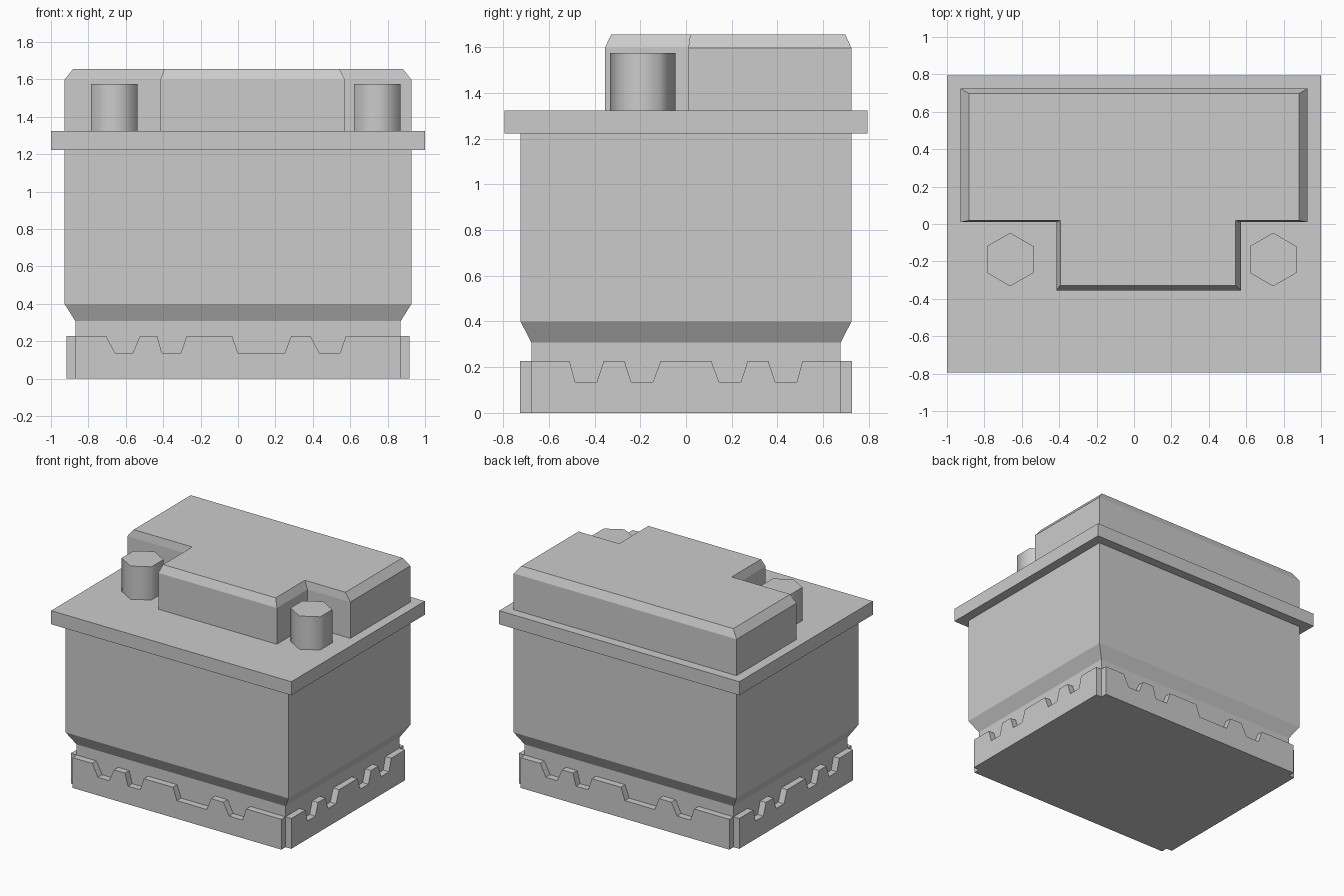
import bpy
import bmesh
from math import radians, sin, cos

cube = bpy.data.objects.get("Cube")
if cube:
    bpy.data.objects.remove(cube, do_unlink=True)

GREY = (0.6, 0.6, 0.6, 1)
grey = bpy.data.materials.new("plain grey")
grey.use_nodes = True
grey.diffuse_color = GREY
grey.node_tree.nodes["Principled BSDF"].inputs["Base Color"].default_value = GREY


def loft(name, rings):
    """Closed solid through matching rings of points, capped at both ends."""
    bm = bmesh.new()
    loops = [[bm.verts.new(p) for p in ring] for ring in rings]
    for a, b in zip(loops, loops[1:]):
        for i in range(len(a)):
            j = (i + 1) % len(a)
            bm.faces.new((a[i], a[j], b[j], b[i]))
    bm.faces.new(loops[0])
    bm.faces.new(loops[-1])
    bmesh.ops.recalc_face_normals(bm, faces=bm.faces)
    mesh = bpy.data.meshes.new(name)
    bm.to_mesh(mesh)
    bm.free()
    mesh.materials.append(grey)
    obj = bpy.data.objects.new(name, mesh)
    bpy.context.collection.objects.link(obj)
    return obj


def rect(x, y, z):
    return [(-x, -y, z), (x, -y, z), (x, y, z), (-x, y, z)]


# Case with a narrow foot flaring out to the walls
NECK_X, NECK_Y = 0.87, 0.677
loft("case_body", [rect(NECK_X, NECK_Y, 0), rect(NECK_X, NECK_Y, 0.308),
                   rect(0.928, 0.724, 0.4), rect(0.928, 0.724, 1.222)])

# Overhanging lid plate
loft("lid_plate", [rect(1, 0.794, 1.222), rect(1, 0.794, 1.324)])

# T-shaped raised cover with a tapered top edge
outline = [(-0.928, 0.724), (-0.928, 0.01), (-0.415, 0.01), (-0.415, -0.355),
           (0.572, -0.355), (0.572, 0.01), (0.928, 0.01), (0.928, 0.724)]


def cover_ring(scale, z, mid=0.185):
    return [(x * scale, mid + (y - mid) * scale, z) for x, y in outline]


loft("raised_cover", [cover_ring(1, 1.324), cover_ring(1, 1.597),
                      cover_ring(0.95, 1.655)])

# Six-sided terminal posts, shaded round
for name, px in (("right_post", -0.662), ("left_post", 0.744)):
    angles = [radians(30 + 60 * i) for i in range(6)]
    post = loft(name, [[(px + 0.143 * cos(a), -0.19 + 0.143 * sin(a), z)
                        for a in angles] for z in (1.324, 1.574)])
    post.data.shade_smooth()
    post.data.set_sharp_from_angle(angle=radians(70))

# Notched rails around the foot: each notch is (top start, bottom start, bottom end, top end)
RAIL_TOP, NOTCH = 0.228, 0.136
long_notches = [(-0.705, -0.657, -0.563, -0.524), (-0.432, -0.407, -0.306, -0.275),
                (-0.032, 0, 0.25, 0.284), (0.387, 0.435, 0.545, 0.577)]
short_notches = [(-0.51, -0.485, -0.39, -0.36), (-0.27, -0.24, -0.145, -0.11),
                 (0.11, 0.145, 0.24, 0.27), (0.36, 0.39, 0.485, 0.51)]


def rail_profile(half, notches):
    pts = [(half, 0), (-half, 0), (-half, RAIL_TOP)]
    for a, b, c, d in notches:
        pts += [(a, RAIL_TOP), (b, NOTCH), (c, NOTCH), (d, RAIL_TOP)]
    return pts + [(half, RAIL_TOP)]


long_rail = rail_profile(NECK_X, long_notches)
short_rail = rail_profile(NECK_Y, short_notches)
for s, long_name, short_name in ((1, "front_rail", "left_rail"),
                                 (-1, "back_rail", "right_rail")):
    loft(long_name, [[(s * u, -s * y, z) for u, z in long_rail]
                     for y in (NECK_Y, 0.727)])
    loft(short_name, [[(s * x, s * u, z) for u, z in short_rail]
                      for x in (NECK_X, 0.918)])
